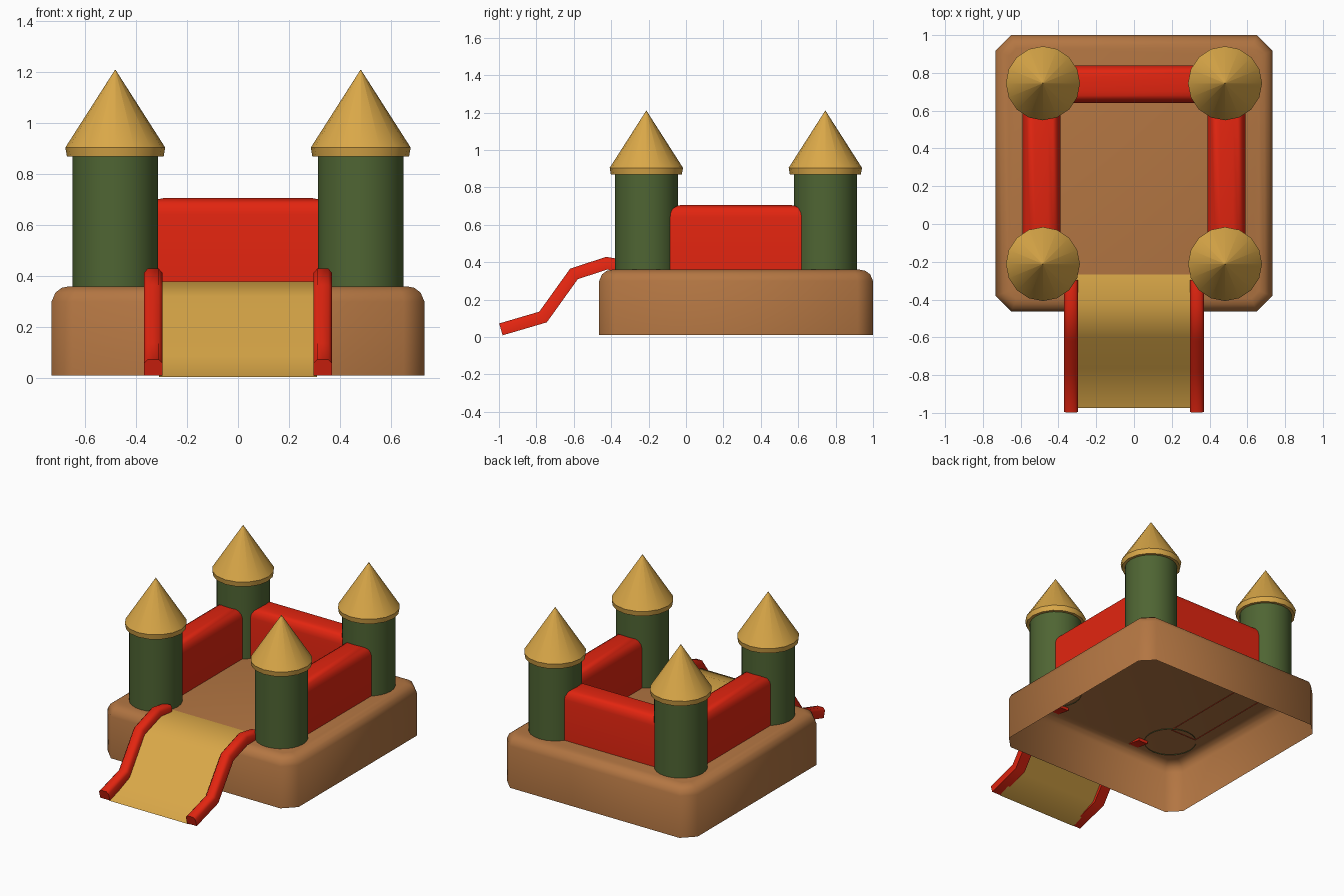
import bpy, bmesh, math

if "Cube" in bpy.data.objects:
    bpy.data.objects.remove(bpy.data.objects["Cube"])


def material(name, rgb):
    m = bpy.data.materials.new(name)
    m.diffuse_color = (*rgb, 1)
    m.use_nodes = True
    m.node_tree.nodes["Principled BSDF"].inputs["Base Color"].default_value = m.diffuse_color
    return m


BROWN = material("brown", (0.45, 0.18, 0.055))
GREEN = material("green", (0.078, 0.13, 0.033))
GOLD = material("gold", (0.70, 0.39, 0.065))
RED = material("red", (0.76, 0.018, 0.005))


def finish(name, bm, mat, angle=40, fix_normals=True):
    if fix_normals:
        bmesh.ops.recalc_face_normals(bm, faces=bm.faces)
    me = bpy.data.meshes.new(name)
    bm.to_mesh(me)
    bm.free()
    me.materials.append(mat)
    ob = bpy.data.objects.new(name, me)
    bpy.context.collection.objects.link(ob)
    bpy.ops.object.select_all(action='DESELECT')
    ob.select_set(True)
    bpy.context.view_layer.objects.active = ob
    bpy.ops.object.shade_smooth_by_angle(angle=math.radians(angle))
    return ob


def loft(bm, rings, cap_start=False, cap_end=False):
    """Join rings of points (equal counts) with quads, optionally capped."""
    vs = [[bm.verts.new(p) for p in r] for r in rings]
    n = len(vs[0])
    for a, b in zip(vs, vs[1:]):
        for i in range(n):
            j = (i + 1) % n
            bm.faces.new((a[i], a[j], b[j], b[i]))
    if cap_start:
        bm.faces.new(vs[0][::-1])
    if cap_end:
        bm.faces.new(vs[-1])


def octagon(h, c, cy, z):
    k = h - c
    pts = [(h, -k), (h, k), (k, h), (-k, h), (-h, k), (-h, -k), (-k, -h), (k, -h)]
    return [(x, y + cy, z) for x, y in pts]


def circle(r, x, y, z, n=16):
    return [(x + r * math.cos(2 * math.pi * i / n),
             y + r * math.sin(2 * math.pi * i / n), z) for i in range(n)]


# Base: chamfered square shell, rounded top rim, open underneath
bm = bmesh.new()
rim = [(0.0, 0.01), (0.0, 0.30), (0.015, 0.335), (0.04, 0.354), (0.07, 0.36)]
loft(bm, [octagon(0.732 - d, 0.082 - 0.59 * d, 0.268, z) for d, z in rim],
     cap_end=True)
finish("base", bm, BROWN, 50, False)

# Towers with cone roofs
for yname, y in (("front", -0.212), ("back", 0.745)):
    for xname, x in (("left", -0.482), ("right", 0.482)):
        bm = bmesh.new()
        loft(bm, [circle(0.168, x, y, 0.355, 24), circle(0.168, x, y, 0.88, 24)])
        finish(f"{yname}_{xname}_tower", bm, GREEN, 40, False)
        bm = bmesh.new()
        loft(bm, [circle(r, x, y, z) for r, z in
                  ((0.16, 0.872), (0.19, 0.87), (0.196, 0.905), (0.001, 1.21))],
             cap_end=True)
        finish(f"{yname}_{xname}_roof", bm, GOLD, 30, False)


# Padded walls: box with rounded top edges, open underneath
def wall(name, cx, cy, sx, sy):
    bm = bmesh.new()
    bmesh.ops.create_cube(bm, size=1)
    for v in bm.verts:
        v.co = (cx + v.co.x * sx, cy + v.co.y * sy, 0.356 if v.co.z < 0 else 0.706)
    bottom = [f for f in bm.faces if f.calc_center_median().z < 0.36]
    bmesh.ops.delete(bm, geom=bottom, context='FACES_ONLY')
    top = [e for e in bm.edges if all(v.co.z > 0.7 for v in e.verts)]
    bmesh.ops.bevel(bm, geom=top, offset=0.065, segments=4, profile=0.5,
                    affect='EDGES')
    finish(name, bm, RED, 40, False)


wall("left_wall", -0.49, 0.268, 0.2, 0.715)
wall("right_wall", 0.49, 0.268, 0.2, 0.715)
wall("back_wall", 0.0, 0.74, 0.715, 0.2)

# Slide sheet
slide_path = [(-0.975, 0.003), (-0.765, 0.085), (-0.6, 0.32), (-0.42, 0.378),
              (-0.268, 0.362)]
bm = bmesh.new()
rows = [[bm.verts.new((x, y, z)) for x in (-0.31, 0.31)] for y, z in slide_path]
for a, b in zip(rows, rows[1:]):
    bm.faces.new((a[0], a[1], b[1], b[0]))
finish("slide", bm, GOLD, 60, False)

# Slide rails: rounded section swept along the path
rail_path = [(-0.99, 0.042), (-0.765, 0.108), (-0.6, 0.338), (-0.425, 0.396),
             (-0.30, 0.375)]
section = [(-0.037, -0.034), (0.037, -0.034), (0.037, 0.016), (0.022, 0.032),
           (-0.022, 0.032), (-0.037, 0.016)]
for name, x in (("left_rail", -0.333), ("right_rail", 0.333)):
    rings = []
    for i, (y, z) in enumerate(rail_path):
        dirs = [math.atan2(q[1] - p[1], q[0] - p[0])
                for p, q in zip(rail_path, rail_path[1:])]
        a, b = dirs[max(i - 1, 0)], dirs[min(i, len(dirs) - 1)]
        t, k = (a + b) / 2, 1 / math.cos((a - b) / 2)   # mitred joint
        rings.append([(x + u, y - math.sin(t) * w * k, z + math.cos(t) * w * k)
                      for u, w in section])
    bm = bmesh.new()
    loft(bm, rings, True, True)
    finish(name, bm, RED, 50)
